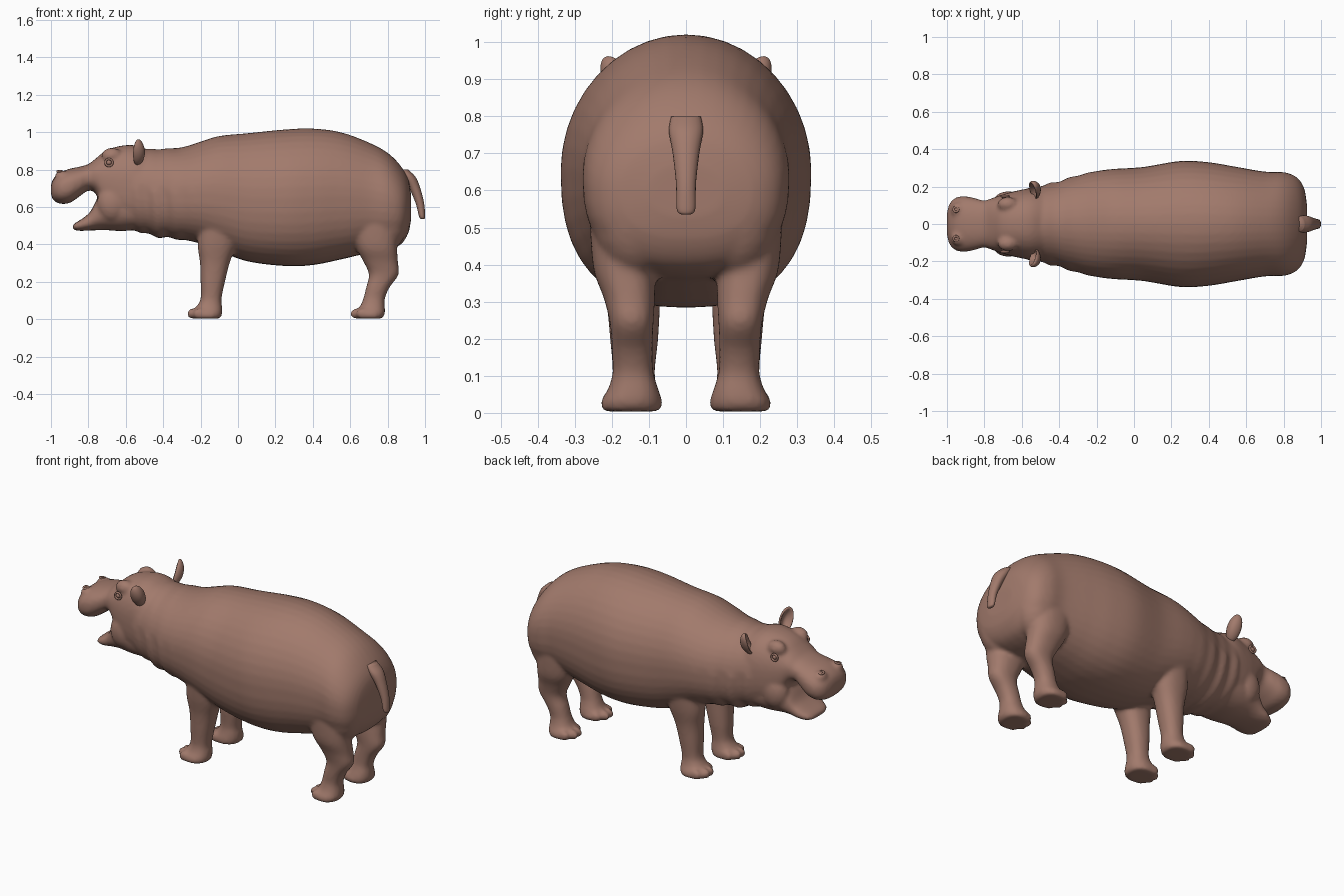
import bpy, bmesh
from math import sin, cos, pi, radians, exp
from mathutils import Vector, Matrix

cube = bpy.data.objects.get("Cube")
if cube:
    bpy.data.objects.remove(cube)

skin = bpy.data.materials.new("warm brown skin")
skin.use_nodes = True
colour = (0.36, 0.195, 0.15, 1)
skin.diffuse_color = colour
skin.node_tree.nodes["Principled BSDF"].inputs["Base Color"].default_value = colour


def finish(bm, name):
    bmesh.ops.recalc_face_normals(bm, faces=bm.faces)
    for f in bm.faces:
        f.smooth = True
    mesh = bpy.data.meshes.new(name)
    bm.to_mesh(mesh)
    bm.free()
    mesh.materials.append(skin)
    obj = bpy.data.objects.new(name, mesh)
    bpy.context.collection.objects.link(obj)
    return obj


def spline(stations, steps=6):
    """Smooth interpolation through the stations."""
    pts = [Vector(s) for s in stations]
    out = []
    for i in range(len(pts) - 1):
        a, b, c, d = pts[max(i - 1, 0)], pts[i], pts[i + 1], pts[min(i + 2, len(pts) - 1)]
        for k in range(steps):
            t = k / steps
            out.append(b + (c - a) * t / 2 + (a * 2 - b * 5 + c * 4 - d) * t * t / 2
                       + (b * 3 - a - c * 3 + d) * t ** 3 / 2)
    return out + [pts[-1]]


def loft(bm, stations, place, low=2.0, high=2.0, count=40):
    """Skin over rounded sections: position, range of first axis, range of second axis."""
    rings = []
    for t, a0, a1, b0, b1 in spline(stations):
        ring = []
        for k in range(count):
            c, s = cos(2 * pi * k / count), sin(2 * pi * k / count)
            p = 2 / (low if s < 0 else high)
            u, v = abs(s) ** p * (1 if s > 0 else -1), abs(c) ** p * (1 if c > 0 else -1)
            ring.append(bm.verts.new(place(t, (a0 + a1) / 2 + u * (a1 - a0) / 2,
                                           (b0 + b1) / 2 + v * (b1 - b0) / 2)))
        rings.append(ring)
    for r, q in zip(rings, rings[1:]):
        for k in range(count):
            n = (k + 1) % count
            bm.faces.new((r[k], r[n], q[n], q[k]))
    bm.faces.new(rings[0])
    bm.faces.new(rings[-1])


def ball(bm, centre, size, turn=Matrix()):
    return bmesh.ops.create_uvsphere(bm, u_segments=24, v_segments=16, radius=1, matrix=(
        Matrix.Translation(centre) @ turn @ Matrix.Diagonal((*size, 1))))["verts"]


def lengthwise(x, z, y):
    return x, y, z


def folded(x, z, y):
    """Trunk placement with wrinkles round the neck."""
    fold = 0.022 * sin((x + 0.1 * z) * 62) * exp(-((x + 0.44) / 0.13) ** 2)
    k = 1 + fold * (1.5 if z < 0.7 else 0.5)
    return x, y * k, 0.7 + (z - 0.7) * k


def mirrored(rows):
    return [(x, lo, hi, -w, w) for x, lo, hi, w in rows]


TRUNK = [(-.64, .49, .91, .16), (-.55, .475, .915, .195), (-.45, .445, .91, .215),
         (-.3, .425, .92, .26), (-.2, .405, .95, .283), (-.1, .365, .98, .295),
         (.05, .31, .995, .305), (.25, .285, 1.015, .337), (.4, .29, 1.02, .33),
         (.55, .32, 1.0, .305), (.7, .355, .945, .28), (.8, .37, .89, .277),
         (.87, .4, .82, .25), (.91, .46, .75, .19), (.925, .53, .67, .1)]
HEAD = [(-1, .665, .72, .06), (-.985, .635, .755, .11), (-.95, .618, .785, .142),
        (-.9, .622, .805, .148), (-.85, .655, .815, .138), (-.8, .688, .83, .125),
        (-.76, .67, .86, .138), (-.71, .56, .9, .155), (-.64, .5, .925, .175),
        (-.55, .48, .93, .19), (-.45, .5, .89, .18)]
JAW = [(-.885, .485, .5, .05), (-.87, .475, .515, .09), (-.83, .473, .54, .112),
       (-.79, .475, .575, .12), (-.755, .476, .64, .13), (-.71, .477, .7, .145),
       (-.62, .472, .74, .165), (-.52, .48, .7, .17)]
HIND_LEG = [(.004, .64, .77, .07, .225), (.03, .615, .785, .064, .23),
            (.065, .65, .785, .075, .21), (.11, .67, .785, .088, .198),
            (.17, .685, .81, .09, .2), (.24, .7, .858, .088, .205),
            (.31, .67, .855, .084, .222), (.39, .63, .85, .085, .25), (.52, .6, .85, .1, .26)]
FORE_LEG = [(.004, -.245, -.095, .075, .225), (.03, -.262, -.085, .07, .228),
            (.065, -.225, -.085, .078, .208), (.11, -.2, -.088, .084, .198),
            (.2, -.2, -.07, .075, .205), (.3, -.203, -.045, .07, .215),
            (.4, -.215, -.01, .07, .235), (.52, -.2, .0, .09, .25)]

# Trunk, head, jaw, legs and brows fused into one skin
bm = bmesh.new()
loft(bm, mirrored(TRUNK), folded, low=2.45, high=2.0)
loft(bm, mirrored(HEAD), lengthwise, low=2.5, high=2.3)
loft(bm, mirrored(JAW), lengthwise, low=2.4, high=3)
for side in (-1, 1):
    for leg, toe_x in ((HIND_LEG, .632), (FORE_LEG, -.242)):
        loft(bm, leg, lambda z, x, y: (x, y * side, z), low=2.3, high=2.3)
        for k in range(4):
            spread = abs(k - 1.5)
            ball(bm, (toe_x + .016 * spread ** 2, side * (.09 + .039 * k), .03),
                 (.036, .021, .029))
    # Brow, cheek, nostril mound and buttock
    ball(bm, (-.675, side * .105, .875), (.055, .04, .042))
    ball(bm, (-.67, side * .115, .62), (.085, .06, .1))
    ball(bm, (-.94, side * .075, .765), (.04, .04, .03))
    ball(bm, (.8, side * .135, .57), (.118, .125, .2))
body = finish(bm, "body")
remesh = body.modifiers.new("fuse", 'REMESH')
remesh.mode = 'VOXEL'
remesh.voxel_size = 0.011
remesh.use_smooth_shade = True
soften = body.modifiers.new("soften", 'SMOOTH')
soften.factor = 0.5
soften.iterations = 5

# Tail
bm = bmesh.new()
TAIL = [(.535, .98, .995, -.012, .012), (.55, .968, 1.0, -.025, .025),
        (.62, .95, .995, -.027, .027), (.7, .915, .975, -.036, .036),
        (.76, .875, .95, -.046, .046), (.8, .85, .91, -.04, .04)]
loft(bm, TAIL, lambda z, x, y: (x, y, z), count=20)
finish(bm, "tail")

for side, label in ((1, "left"), (-1, "right")):
    # Cupped ear, leaning outwards
    bm = bmesh.new()
    for v in ball(bm, (0, 0, 0), (.026, .04, .076)):
        rim = (v.co.y / .04) ** 2 + (v.co.z / .076) ** 2
        if v.co.x < 0:
            v.co.x += .036 * max(0, 1 - rim * 1.25)
        v.co.x -= .012 * rim
    turn = Matrix.Rotation(radians(-28 * side), 4, 'X') @ Matrix.Rotation(radians(32 * side), 4, 'Z')
    bm.transform(Matrix.Translation((-.525, side * .188, .89)) @ turn)
    finish(bm, label + "_ear")

    # Eyeball with a lid ring
    bm = bmesh.new()
    ball(bm, (-.69, side * .142, .838), (.016, .014, .014))
    finish(bm, label + "_eye")
    for name, spot, tilt, radius in (("eyelid", (-.69, side * .149, .838), 90, .019),
                                     ("nostril", (-.952, side * .078, .79), -12 * side, .013)):
        bpy.ops.mesh.primitive_torus_add(location=spot, rotation=(radians(tilt), 0, 0),
                                         major_radius=radius, minor_radius=.006,
                                         major_segments=24, minor_segments=8)
        ring = bpy.context.object
        ring.name = label + "_" + name
        ring.data.materials.append(skin)
        bpy.ops.object.shade_smooth()
